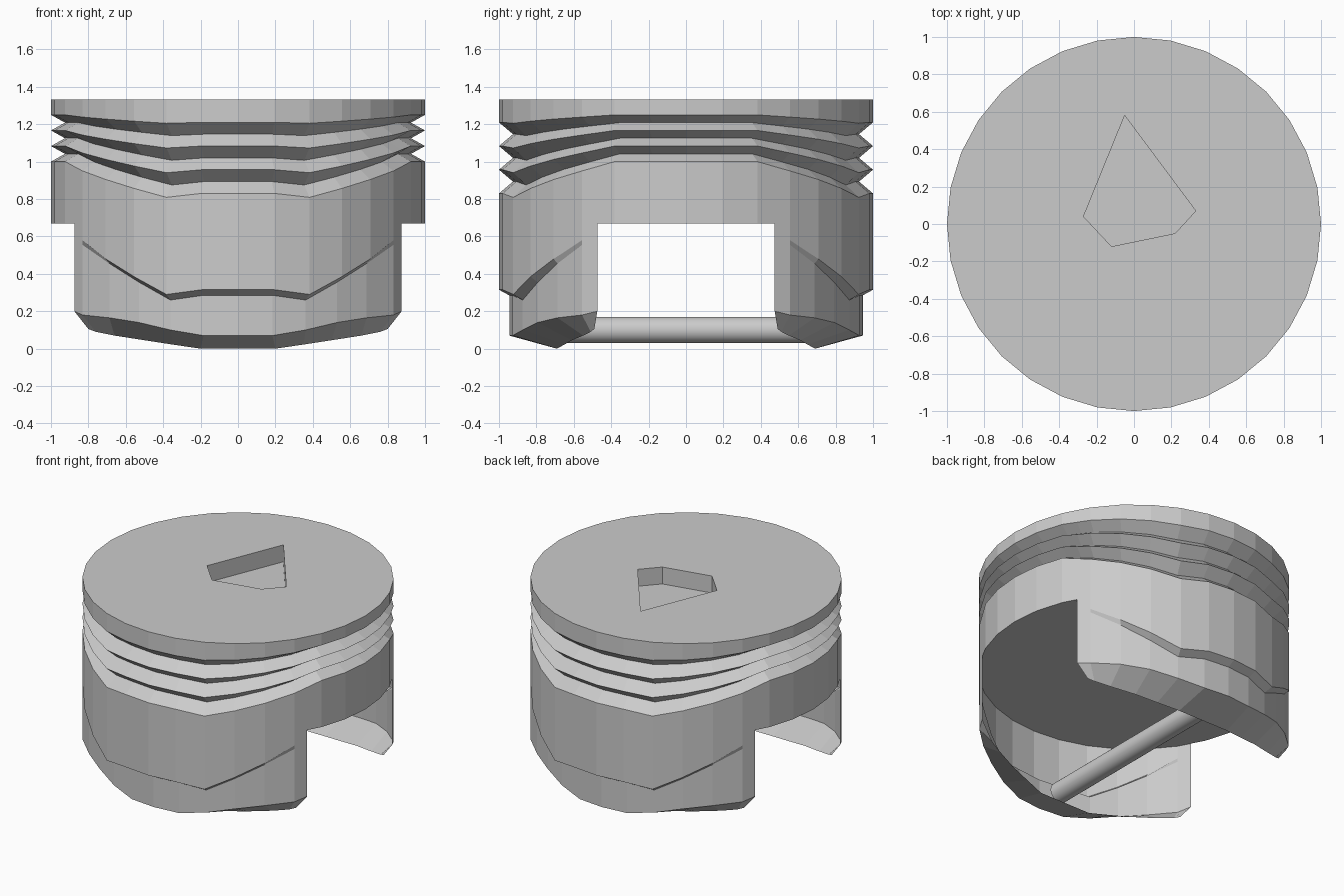
import bpy, bmesh, math
from mathutils import Vector

if "Cube" in bpy.data.objects:
    bpy.data.objects.remove(bpy.data.objects["Cube"])

TOP, SLAB = 1.333, 0.67


def finish(name, bm, mirror=False):
    bmesh.ops.remove_doubles(bm, verts=bm.verts, dist=1e-5)
    mesh = bpy.data.meshes.new(name)
    bm.to_mesh(mesh)
    bm.free()
    ob = bpy.data.objects.new(name, mesh)
    bpy.context.collection.objects.link(ob)
    if mirror:
        mod = ob.modifiers.new("mirror", 'MIRROR')
        mod.use_axis = (True, True, False)
        mod.merge_threshold = 0.0005
    return ob


def skin(bm, rows):
    # Quads between successive rows of points
    vs = [[bm.verts.new(p) for p in row] for row in rows]
    for a, b in zip(vs, vs[1:]):
        for i in range(len(a) - 1):
            bm.faces.new((a[i], b[i], b[i + 1], a[i + 1]))
    return vs


# Quarter outline: 32-sided circle plus one column at the side cut-out
col = [Vector((math.cos(k * math.pi / 16), math.sin(k * math.pi / 16))) for k in range(9)]
col.insert(3, col[2].lerp(col[3], 0.53))
wave = [0, 0, 0, .14, .26, .5, .75, 1.0, .89, .89]      # dip of the ring lines


def ring(r, side, front):
    dip = (side - front) / 0.89
    return [(c.x * r, c.y * r, side - dip * w) for c, w in zip(col, wave)]


def level(z, cols=col):
    return [(c.x, c.y, z) for c in cols]


# Ring grooves and upper wall, with the flat underside
bm = bmesh.new()
rows = [level(TOP)]
for i in range(7):
    rows.append(ring(0.925 if i % 2 else 1.0, 1.25 - i * .25 / 6, 1.21 - i * .38 / 6))
rows.append(level(SLAB))
vs = skin(bm, rows)
bm.faces.new([bm.verts.new((0, 0, SLAB))] + vs[-1])
finish("piston_body", bm, True)

# Thin skirts: wall, stepped relief and inward lower chamfer
sk = col[3:]
up_z = [.60, .58, .48, .385, .29, .315, .315]
lo_z = [.59, .555, .455, .355, .26, .285, .285]
lo_r = [1, 1, .972, .953, .945, .945, .945]
ch_z = [.20, .18, .165, .14, .10, .07, .07]
rim = [(.80, .49, .105), (.76, .51, .09), (.66, .55, .07), (.50, .61, .045),
       (.35, .65, .022), (.20, .69, 0), (0, .69, 0)]
bm = bmesh.new()
skin(bm, [level(SLAB, sk),
          [(c.x, c.y, z) for c, z in zip(sk, up_z)],
          [(c.x * r, c.y * r, z) for c, r, z in zip(sk, lo_r, lo_z)],
          [(c.x * r, c.y * r, z) for c, r, z in zip(sk, lo_r, ch_z)],
          rim])
finish("skirts", bm, True)

# Crown with a plain shallow pocket
bm = bmesh.new()
pocket = [(-.05, .58), (-.27, .04), (-.12, -.12), (.22, -.05), (.33, .07)]


def loop(points, z):
    v = [bm.verts.new((x, y, z)) for x, y in points]
    return v, [bm.edges.new((v[i], v[(i + 1) % len(v)])) for i in range(len(v))]


circle = [(math.cos(k * math.pi / 16), math.sin(k * math.pi / 16)) for k in range(32)]
_, e1 = loop(circle, TOP)
v2, e2 = loop(pocket, TOP)
bmesh.ops.triangle_fill(bm, edges=e1 + e2, use_beauty=True, normal=(0, 0, 1))
v3, _ = loop(pocket, TOP - 0.12)
bm.faces.new(v3)
for i in range(len(v2)):
    j = (i + 1) % len(v2)
    bm.faces.new((v2[i], v2[j], v3[j], v3[i]))
bmesh.ops.recalc_face_normals(bm, faces=bm.faces)
finish("crown", bm)

# Wrist pin
bpy.ops.mesh.primitive_cylinder_add(vertices=32, radius=0.07, depth=1.5,
                                    location=(0, 0, 0.1), rotation=(math.pi / 2, 0, 0))
bpy.context.object.name = "wrist_pin"
bpy.ops.object.shade_smooth_by_angle()
